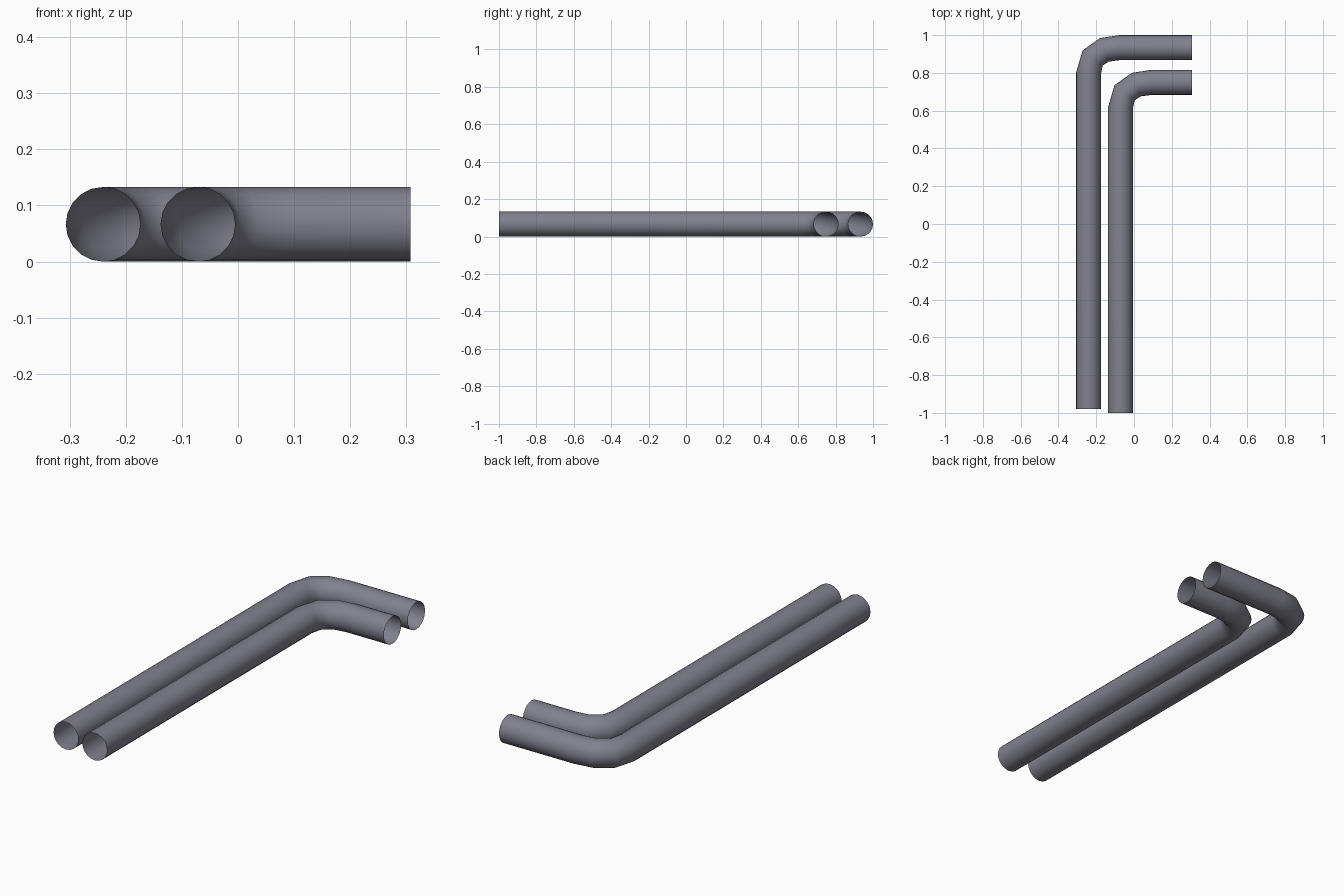
import bpy, bmesh, math
from mathutils import Vector

if "Cube" in bpy.data.objects:
    bpy.data.objects.remove(bpy.data.objects["Cube"])

R = 0.0665      # pipe radius
SIDES = 20

mat = bpy.data.materials.new("blue_grey_metal")
mat.diffuse_color = (0.22, 0.22, 0.27, 1)
mat.use_nodes = True
mat.node_tree.nodes["Principled BSDF"].inputs["Base Color"].default_value = mat.diffuse_color

# Bend stations of the outer pipe: x, y, heading in degrees (0 = +y, 90 = +x)
BEND = [(-0.2405, 0.80, 0), (-0.219, 0.879, 37), (-0.157, 0.922, 69), (-0.078, 0.9335, 90)]


def pipe(name, dx, dy, y_start, x_end):
    """Open thin-walled pipe swept along a straight, a bend and a short straight."""
    path = [(x + dx, y + dy, h) for x, y, h in BEND]
    path = [(path[0][0], y_start, 0)] + path + [(x_end, path[-1][1], 90)]
    bm = bmesh.new()
    rings = []
    for x, y, h in path:
        h = math.radians(h)
        side = Vector((math.cos(h), -math.sin(h), 0))
        ring = []
        for j in range(SIDES):
            a = math.tau * j / SIDES
            ring.append(bm.verts.new(Vector((x, y, R)) + side * R * math.cos(a)
                                     + Vector((0, 0, R * math.sin(a)))))
        rings.append(ring)
    for r0, r1 in zip(rings, rings[1:]):
        for j in range(SIDES):
            k = (j + 1) % SIDES
            bm.faces.new((r0[j], r1[j], r1[k], r0[k])).smooth = True
    me = bpy.data.meshes.new(name)
    bm.to_mesh(me)
    bm.free()
    me.materials.append(mat)
    ob = bpy.data.objects.new(name, me)
    bpy.context.collection.objects.link(ob)


# Two parallel bent pipes
pipe("outer_pipe", 0, 0, -0.98, 0.307)
pipe("inner_pipe", 0.169, -0.184, -1.0, 0.307)
